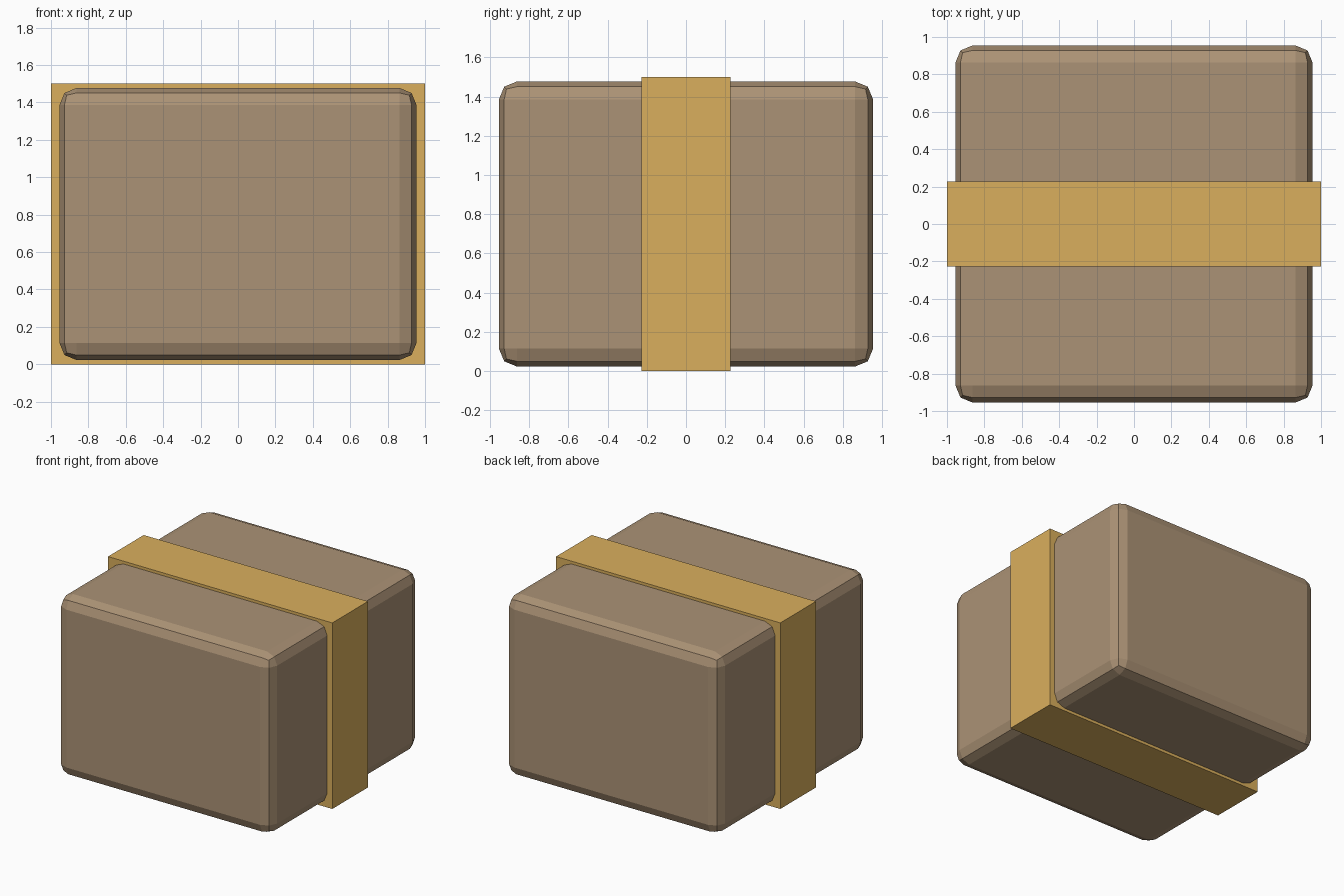
import bpy

if "Cube" in bpy.data.objects:
    bpy.data.objects.remove(bpy.data.objects["Cube"])


def material(name, color):
    mat = bpy.data.materials.new(name)
    mat.diffuse_color = (*color, 1.0)
    mat.use_nodes = True
    mat.node_tree.nodes["Principled BSDF"].inputs["Base Color"].default_value = mat.diffuse_color
    return mat


def box(name, size, centre_z, mat):
    bpy.ops.mesh.primitive_cube_add(size=1, location=(0, 0, centre_z))
    obj = bpy.context.object
    obj.name = name
    obj.scale = size
    bpy.ops.object.transform_apply(location=False, rotation=False, scale=True)
    obj.data.materials.append(mat)
    return obj


cardboard = material("cardboard", (0.41, 0.29, 0.18))
tape = material("tape", (0.70, 0.43, 0.11))

# Box body with two-step rounded edges, flat shaded
body = box("box_body", (1.909, 1.909, 1.4545), 0.75, cardboard)
bevel = body.modifiers.new("rounded_edges", "BEVEL")
bevel.width = 0.091
bevel.segments = 2
bevel.limit_method = "NONE"

# Band wrapped round the middle
box("band", (2.0, 0.4545, 1.5), 0.75, tape)
